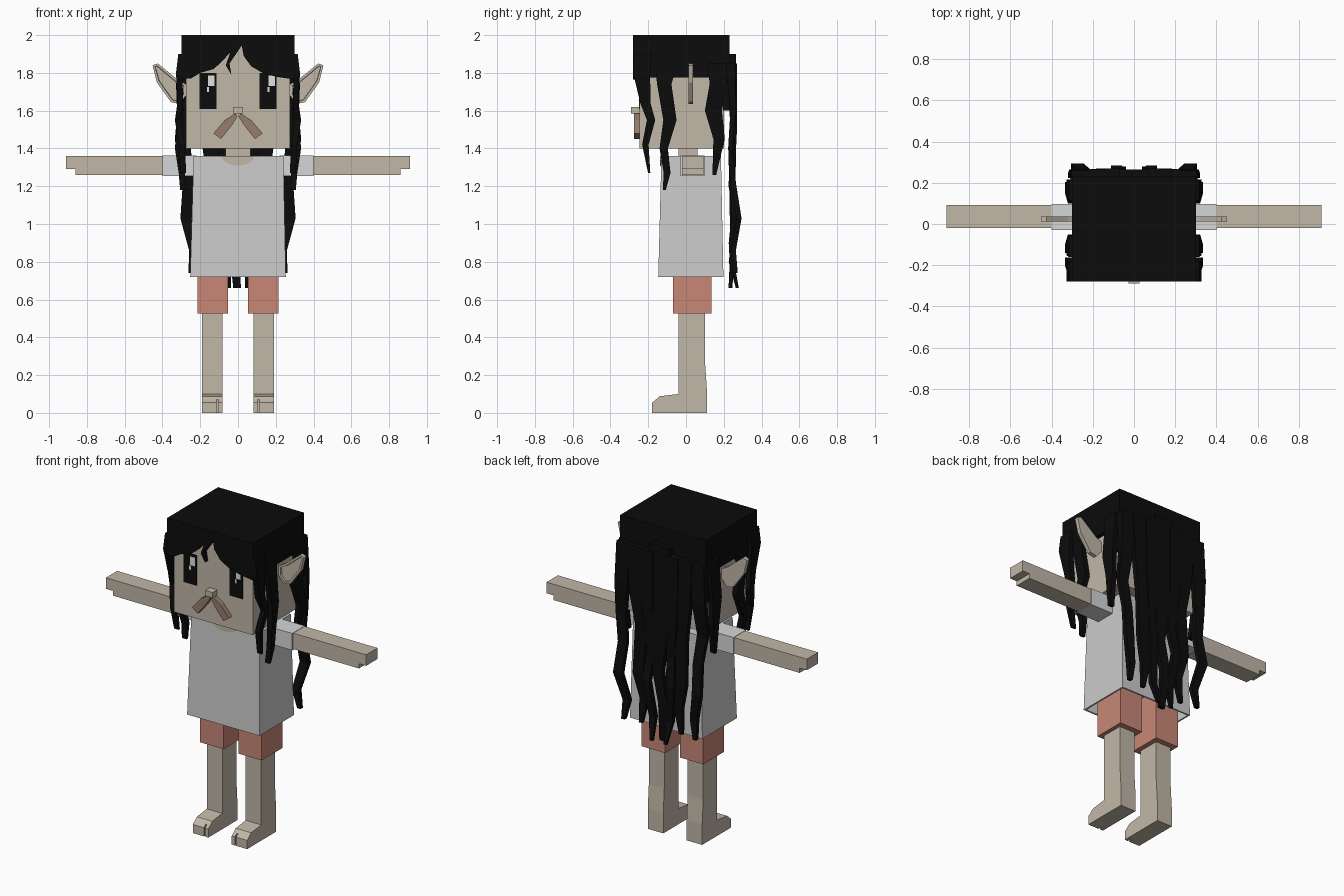
import bpy, bmesh, math
from mathutils import Vector

default = bpy.data.objects.get("Cube")
if default:
    bpy.data.objects.remove(default, do_unlink=True)


def material(name, r, g, b):
    m = bpy.data.materials.new(name)
    m.use_nodes = True
    m.diffuse_color = (r, g, b, 1)
    bsdf = next(n for n in m.node_tree.nodes if n.type == 'BSDF_PRINCIPLED')
    bsdf.inputs["Base Color"].default_value = (r, g, b, 1)
    return m


skin = material("skin", .533, .474, .386)
black = material("hair_black", .0035, .0035, .0035)
shirt_grey = material("shirt_grey", .60, .60, .605)
sleeve_grey = material("sleeve_grey", .66, .67, .69)
coral = material("coral", .578, .242, .181)
brown = material("moustache_brown", .30, .205, .15)
white = material("eye_white", .75, .75, .75)


def finish(name, bm, mat):
    bmesh.ops.recalc_face_normals(bm, faces=bm.faces[:])
    mesh = bpy.data.meshes.new(name)
    bm.to_mesh(mesh)
    bm.free()
    mesh.materials.append(mat)
    obj = bpy.data.objects.new(name, mesh)
    bpy.context.collection.objects.link(obj)
    return obj


def loft(name, rings, mat):
    """Skin a list of equal-sized rings and cap both ends."""
    bm = bmesh.new()
    loops = [[bm.verts.new(p) for p in ring] for ring in rings]
    n = len(loops[0])
    for a, b in zip(loops, loops[1:]):
        for i in range(n):
            j = (i + 1) % n
            bm.faces.new((a[i], a[j], b[j], b[i]))
    bm.faces.new(loops[0])
    bm.faces.new(loops[-1])
    return finish(name, bm, mat)


def prism(name, pts, axis, lo, hi, mat, s=1):
    """Extrude an outline along x or y; s = -1 mirrors it across x."""
    def at(u, v, d):
        return (s * u, d, v) if axis == 'y' else (s * d, u, v)
    return loft(name, [[at(u, v, d) for u, v in pts] for d in (lo, hi)], mat)


def rect(x0, x1, y0, y1, z):
    return [(x0, y0, z), (x1, y0, z), (x1, y1, z), (x0, y1, z)]


def box(name, x, y, z, mat, s=1):
    return loft(name, [rect(s * x[0], s * x[1], *y, h) for h in z], mat)


def strand(name, path, s=1):
    """Sweep a rectangle: each point is x, y, z, half width x, half width y."""
    rings = [rect(s * x - a, s * x + a, y - b, y + b, z) for x, y, z, a, b in path]
    return loft(name, rings, black)


def recess(obj, direction, rim, depth):
    """Sink the face that looks in a direction, leaving a rim."""
    bm = bmesh.new()
    bm.from_mesh(obj.data)
    d = Vector(direction)
    face = max(bm.faces, key=lambda f: f.normal.dot(d))
    bmesh.ops.inset_individual(bm, faces=[face], thickness=rim)
    bmesh.ops.inset_individual(bm, faces=[face], thickness=.002, depth=-depth)
    bm.to_mesh(obj.data)
    bm.free()


# Head, neck and face
box("head", (-.275, .275), (-.245, .2), (1.4, 1.96), skin)
box("neck", (-.065, .065), (-.04, .06), (1.33, 1.41), skin)
box("nose", (-.026, .026), (-.29, -.24), (1.585, 1.62), skin)
half_turn = [math.pi * i / 8 for i in range(9)]
neckline = [(.087 * math.cos(t), 1.36 - .052 * math.sin(t)) for t in half_turn]
prism("neckline", neckline, 'y', -.137, -.12, skin)
for side, x in (("right", -.205), ("left", .115)):
    box(side + "_eye", (x, x + .09), (-.25, -.243), (1.61, 1.8), black)
    box(side + "_eye_glint", (x + .046, x + .08), (-.252, -.248), (1.73, 1.785), white)
    box(side + "_eye_small_glint", (x + .04, x + .052), (-.252, -.248), (1.7, 1.726), white)

# Hair cap with a ragged fringe
box("hair_top", (-.3, .3), (-.28, .23), (1.955, 2), black)
box("hair_back", (-.3, .3), (.195, .23), (1.6, 1.955), black)
fringe = [(-.3, 1.955), (-.3, 1.77), (-.25, 1.77), (-.2, 1.8), (-.13, 1.82),
          (-.09, 1.855), (-.04, 1.91), (-.065, 1.84), (-.035, 1.79),
          (-.045, 1.85), (.02, 1.945), (.03, 1.89), (.07, 1.835),
          (.13, 1.8), (.2, 1.78), (.3, 1.765), (.3, 1.955)]
prism("fringe", fringe, 'y', -.28, -.25, black)
strand("back_lock_middle", [(.0, .245, 1.9, .07, .02), (.0, .25, 1.4, .06, .015),
                            (.02, .245, 1.1, .035, .015), (-.02, .25, .9, .03, .014),
                            (-.005, .235, .66, .02, .01)])

# Hanging locks as y, z and half width, seen from the side
side_locks = {
    "front": [(-.23, 1.9, .048), (-.235, 1.8, .045), (-.215, 1.64, .027),
              (-.185, 1.55, .022), (-.215, 1.42, .017), (-.195, 1.27, .006)],
    "middle": [(-.11, 1.8, .05), (-.115, 1.74, .038), (-.085, 1.55, .035),
               (-.118, 1.4, .022), (-.1, 1.27, .018), (-.115, 1.18, .008)],
    "rear": [(.165, 1.85, .05), (.17, 1.74, .045), (.145, 1.6, .045),
             (.175, 1.45, .03), (.15, 1.26, .01)]}
sway = [.3, .312, .305, .318, .298, .29]

ear = [(.275, 1.74), (.32, 1.765), (.425, 1.85), (.452, 1.84),
       (.43, 1.75), (.355, 1.645), (.31, 1.635), (.275, 1.68)]
moustache = [(.015, 1.585), (.003, 1.57), (.03, 1.525),
             (.09, 1.45), (.13, 1.48), (.07, 1.55)]
arm = [(.39, 1.26), (.86, 1.26), (.86, 1.29), (.91, 1.29), (.91, 1.36), (.39, 1.36)]
leg = [(-.16, 0), (-.16, .07), (-.14, .088), (-.04, .1), (-.04, .56),
       (.1, .56), (.1, .28), (.11, .13), (.11, 0)]
toe = [(-.18, 0), (-.18, .055), (-.16, .07), (-.155, .07), (-.155, 0)]

for side, s in (("left", 1), ("right", -1)):
    # Ears and moustache
    recess(prism(side + "_ear", ear, 'y', .012, .037, skin, s), (0, -1, 0), .014, .012)
    prism(side + "_moustache", moustache, 'y', -.275, -.24, brown, s)

    # Side hair
    box(side + "_hair_side", (.27, .3), (-.25, .195), (1.775, 1.955), black, s)
    for place, pts in side_locks.items():
        strand(f"{side}_{place}_lock",
               [(x, y, z, .016, w) for x, (y, z, w) in zip(sway, pts)], s)

    # Long back hair
    strand(side + "_outer_back_lock",
           [(.26, .235, 1.85, .045, .025), (.27, .25, 1.6, .045, .015),
            (.285, .235, 1.4, .035, .012), (.262, .25, 1.22, .03, .014),
            (.275, .28, 1.03, .03, .014), (.235, .25, .86, .024, .014),
            (.25, .262, .74, .012, .012)], s)
    strand(side + "_wide_back_lock",
           [(.175, .24, 1.85, .05, .025), (.165, .25, 1.55, .045, .016),
            (.14, .238, 1.35, .04, .014), (.15, .255, 1.05, .035, .014),
            (.12, .24, .9, .028, .014), (.14, .245, .74, .012, .01)], s)
    strand(side + "_inner_back_lock",
           [(.09, .25, 1.85, .045, .02), (.085, .255, 1.5, .04, .015),
            (.07, .24, 1.2, .028, .015), (.085, .27, 1.03, .026, .015),
            (.06, .24, .8, .022, .014), (.048, .272, .66, .01, .008)], s)

    # Arms and sleeves
    prism(side + "_arm", arm, 'y', -.02, .093, skin, s)
    box(side + "_sleeve", (.22, .4), (-.03, .097), (1.255, 1.362), sleeve_grey, s)

    # Shorts, legs and split toes
    box(side + "_shorts_leg", (.052, .215), (-.07, .135), (.525, .85), coral, s)
    prism(side + "_leg", leg, 'x', .082, .19, skin, s)
    prism(side + "_big_toe", toe, 'x', .082, .104, skin, s)
    prism(side + "_small_toes", toe, 'x', .113, .19, skin, s)

# Flared shirt, hollow at the hem
shirt = loft("shirt", [rect(-.253, .253, -.147, .198, .72),
                       rect(-.235, .24, -.13, .185, 1.36)], shirt_grey)
recess(shirt, (0, 0, -1), .015, .12)
